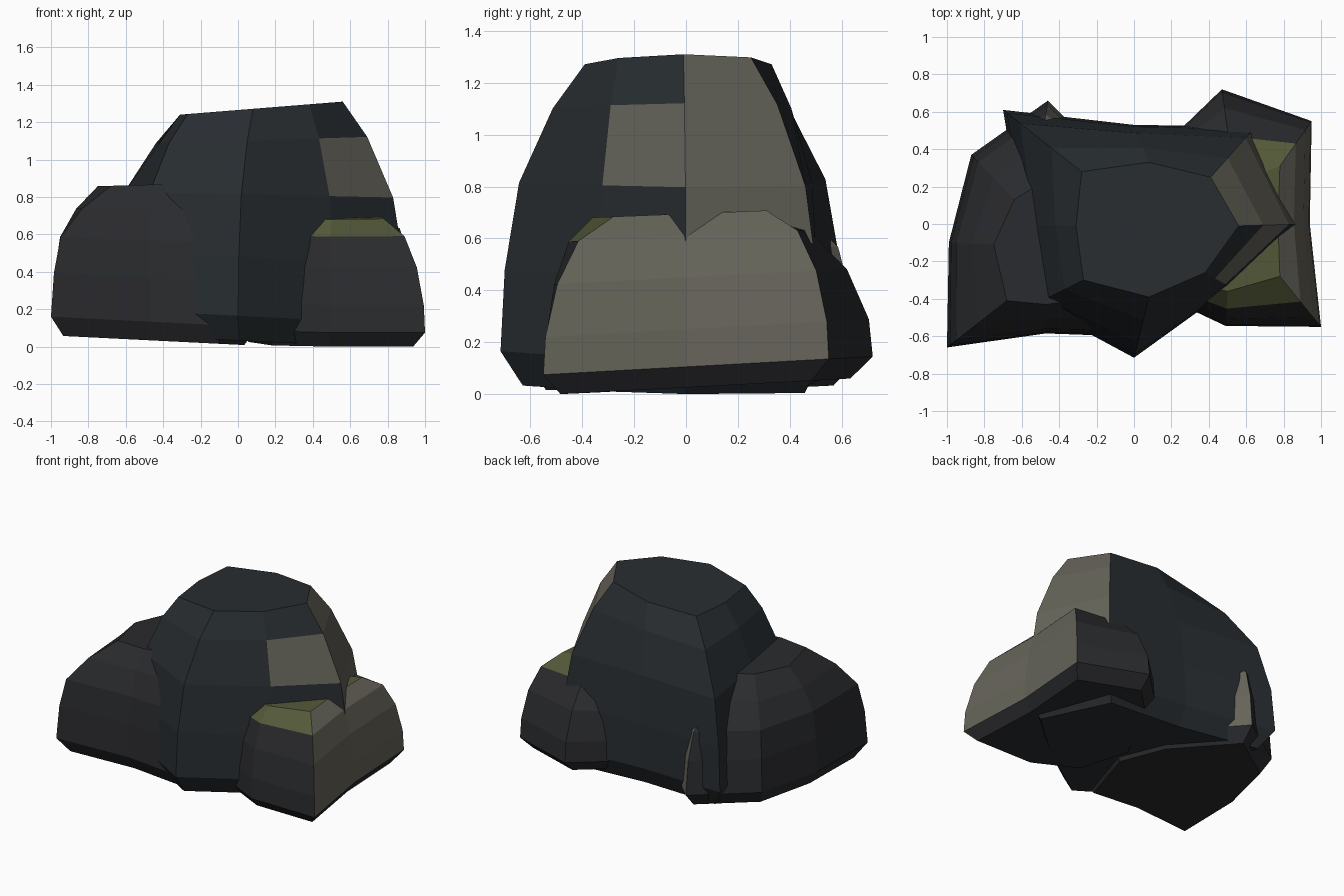
import bpy, bmesh
from mathutils import Vector

if "Cube" in bpy.data.objects:
    bpy.data.objects.remove(bpy.data.objects["Cube"])

def mat(name, r, g, b):
    m = bpy.data.materials.new(name)
    m.diffuse_color = (r, g, b, 1)
    m.use_nodes = True
    m.node_tree.nodes["Principled BSDF"].inputs["Base Color"].default_value = m.diffuse_color
    return m

slate = mat("slate", .021, .026, .030)
charcoal = mat("charcoal", .023, .024, .027)
sandstone = mat("sandstone", .13, .126, .10)
moss = mat("moss", .088, .098, .04)

def boulder(name, base, top, rings, tilt_low, tilt_top, bottom_z, centre, mats, patches, cap=0):
    """Eight-sided rock: columns run from base to top outline through rings (height, blend)."""
    bm = bmesh.new()
    c = Vector(centre)

    def height(z, p, f):
        lo = tilt_low[0] * p.x + tilt_low[1] * p.y
        hi = tilt_top[0] * p.x + tilt_top[1] * p.y
        return z + lo * (1 - f) + hi * f

    loops = []
    # undercut foot, then the rising rings
    feet = [c + (Vector(b) - c) * .88 for b in base]
    loops.append([bm.verts.new((p.x, p.y, max(0, height(bottom_z, p, 0)))) for p in feet])
    for z, f in rings:
        pts = [Vector(b).lerp(Vector(t), f) for b, t in zip(base, top)]
        loops.append([bm.verts.new((p.x, p.y, height(z, p, f))) for p in pts])
    n = len(base)
    for r in range(len(loops) - 1):
        for i in range(n):
            j = (i + 1) % n
            face = bm.faces.new((loops[r][i], loops[r][j], loops[r + 1][j], loops[r + 1][i]))
            face.material_index = patches.get((r, i), 0)
    bm.faces.new(loops[0][::-1])
    bm.faces.new(loops[-1]).material_index = cap
    bmesh.ops.recalc_face_normals(bm, faces=bm.faces[:])
    me = bpy.data.meshes.new(name)
    bm.to_mesh(me)
    bm.free()
    for m in mats:
        me.materials.append(m)
    ob = bpy.data.objects.new(name, me)
    bpy.context.collection.objects.link(ob)
    return ob

# Outlines start at +x and go anticlockwise
# Tall central boulder
patch = {(r, 0): 1 for r in range(1, 5)}
patch[(3, 7)] = 1
boulder("main_boulder",
        [(.905, 0), (.65, .52), (0, .53), (-.7, .61), (-.6, 0), (-.53, -.43), (0, -.715), (.52, -.34)],
        [(.56, -.01), (.41, .25), (.08, .33), (-.28, .28), (-.31, -.01), (-.27, -.30), (.08, -.39), (.38, -.26)],
        [(.165, 0), (.48, .05), (.815, .22), (1.1, .62), (1.265, 1)],
        (-.05, 0), (.08, 0), .033, (.05, 0), [slate, sandstone], patch)

# Low boulder on the left, its back corner pokes out behind
boulder("left_boulder",
        [(.1, -.1), (-.05, .25), (-.46, .66), (-.87, .37), (-.99, -.1), (-1, -.66), (-.47, -.585), (-.06, -.6)],
        [(-.2, -.1), (-.3, .12), (-.53, .2), (-.64, .13), (-.75, -.11), (-.68, -.41), (-.47, -.43), (-.25, -.4)],
        [(.11, 0), (.35, .05), (.55, .16), (.73, .52), (.88, 1)],
        (-.05, 0), (.03, 0), .01, (-.45, -.1), [charcoal, sandstone],
        {(r, 1): 1 for r in range(1, 5)})

# Low mossy boulder on the right
patch = {(r, i): 1 for r in range(1, 5) for i in (0, 7)}
patch.update({(4, 5): 2, (4, 6): 2, (4, 1): 2})
boulder("right_boulder",
        [(.94, 0), (.95, .55), (.47, .72), (.2, .46), (0, 0), (.14, -.38), (.49, -.545), (1, -.55)],
        [(.77, 0), (.78, .31), (.54, .22), (.25, .2), (.2, 0), (.25, -.3), (.5, -.36), (.78, -.28)],
        [(.105, 0), (.25, .03), (.45, .2), (.61, .5), (.695, 1)],
        (0, .055), (0, .04), .025, (.47, 0), [charcoal, sandstone, moss], patch, cap=2)
